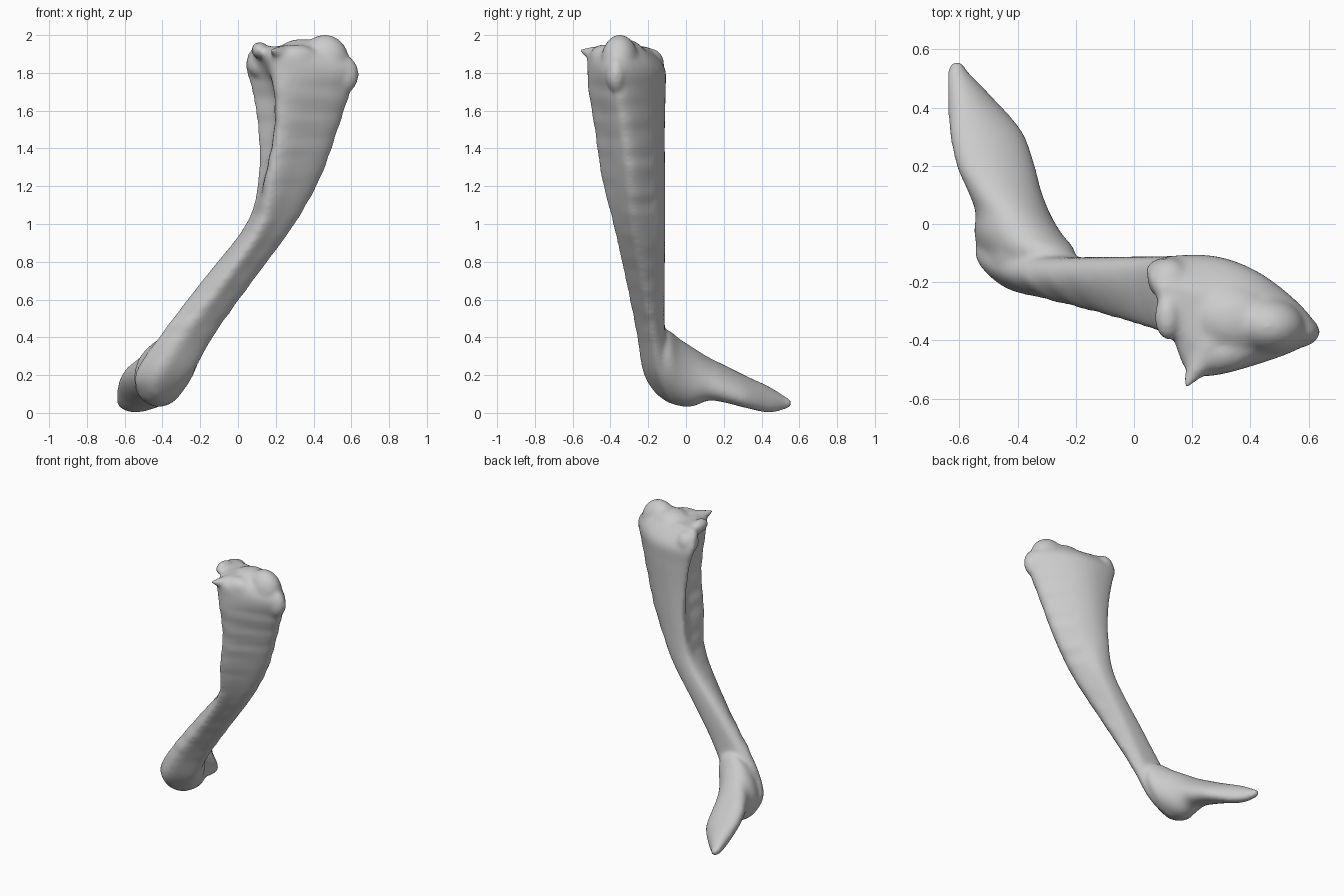
import bpy, bmesh, math
from mathutils import Vector, Matrix

if "Cube" in bpy.data.objects:
    bpy.data.objects.remove(bpy.data.objects["Cube"])

bm = bmesh.new()


def cat(p0, p1, p2, p3, t):
    return 0.5 * (2 * p1 + (p2 - p0) * t + (2 * p0 - 5 * p1 + 4 * p2 - p3) * t * t
                  + (3 * p1 - p0 - 3 * p2 + p3) * t ** 3)


def closed_curve(pts, n=6):
    k = len(pts)
    return [cat(pts[i - 1], pts[i], pts[(i + 1) % k], pts[(i + 2) % k], j / n)
            for i in range(k) for j in range(n)]


def loft(rings, n=5):
    """Skin a smooth closed surface through rings of equal length."""
    k, full = len(rings), []
    for i in range(k - 1):
        a, b, c, d = (rings[max(0, min(k - 1, i + o))] for o in (-1, 0, 1, 2))
        for j in range(n):
            full.append([cat(*q, j / n) for q in zip(a, b, c, d)])
    full.append(rings[-1])
    vs = [[bm.verts.new(p) for p in r] for r in full]
    m = len(vs[0])
    for r, s in zip(vs, vs[1:]):
        for i in range(m):
            bm.faces.new((r[i], r[(i + 1) % m], s[(i + 1) % m], s[i]))
    for r in (vs[0], vs[-1]):
        c = bm.verts.new(sum((v.co for v in r), Vector()) / m)
        for i in range(m):
            bm.faces.new((r[i], r[(i + 1) % m], c))


def knob(loc, size, tilt=0):
    mat = Matrix.Translation(loc) @ Matrix.Rotation(tilt, 4, 'Z') @ Matrix.Diagonal((*size, 1))
    bmesh.ops.create_uvsphere(bm, u_segments=24, v_segments=14, radius=1, matrix=mat)


# Shaft: z, then back-left edge, groove, front-left edge, right crest, back
shaft = [
    (0.05, -.45, -.05, -.45, -.07, -.42, -.09, -.37, -.06, -.40, -.03),
    (0.11, -.51, -.06, -.52, -.10, -.45, -.165, -.31, -.10, -.37, -.03),
    (0.22, -.51, -.07, -.53, -.14, -.43, -.225, -.235, -.15, -.32, -.06),
    (0.42, -.37, -.12, -.40, -.19, -.30, -.26, -.12, -.18, -.22, -.11),
    (0.70, -.16, -.125, -.185, -.20, -.09, -.315, .08, -.23, -.02, -.115),
    (1.00, .06, -.125, .05, -.22, .11, -.38, .30, -.28, .18, -.115),
    (1.25, .11, -.13, .14, -.24, .16, -.44, .44, -.30, .22, -.115),
    (1.50, .105, -.14, .19, -.27, .205, -.475, .53, -.33, .25, -.115),
    (1.70, .075, -.14, .19, -.29, .205, -.505, .595, -.36, .27, -.112),
    (1.82, .045, -.14, .14, -.30, .195, -.51, .63, -.375, .27, -.115),
    (1.90, .06, -.17, .11, -.32, .20, -.51, .57, -.36, .27, -.18),
    (1.94, .10, -.21, .13, -.31, .25, -.44, .50, -.35, .28, -.25),
]
rings = []
for z, *c in shaft:
    A, G, F, R, B = (Vector((c[i], c[i + 1], z)) for i in range(0, 10, 2))
    w = (R - F).length
    M = (F + R) / 2 + Vector((.02, -.09, 0)) * w
    Q = (R + B) / 2 + Vector((.06, .10, 0)) * w
    rings.append(closed_curve([A, G, F, M, R, Q, B]))
loft(rings)

# Foot: y, x min, x max, z bottom, z top, lean angle of the section
foot = [
    (-.17, -.49, -.24, .12, .40, 55), (-.10, -.53, -.20, .06, .44, 65),
    (-.03, -.55, -.25, .035, .39, 80), (.04, -.545, -.29, .035, .345, 92),
    (.12, -.575, -.32, .065, .295, 105), (.20, -.61, -.34, .055, .255, 112),
    (.32, -.635, -.385, .025, .195, 115), (.44, -.64, -.49, 0, .14, 110),
    (.53, -.64, -.575, .02, .085, 100), (.56, -.625, -.585, .035, .07, 90),
]
loft([[Vector(((a + b) / 2 + (b - a) / 2 * math.cos(t), y,
               (c + d) / 2 + (d - c) / 2 * math.cos(t - math.radians(lean))))
       for t in (2 * math.pi * i / 32 for i in range(32))]
      for y, a, b, c, d, lean in foot])

# Ankle filler smooths the bend between shaft and foot
knob((-.37, -.11, .26), (.125, .10, .13))

# Upper end: main summit with its shoulder, outer lump, back lobe, small nub, front rim
knob((.46, -.35, 1.86), (.13, .10, .143), -0.1)
knob((.34, -.33, 1.86), (.16, .13, .12), -0.1)
knob((.565, -.37, 1.79), (.075, .055, .10))
knob((.12, -.19, 1.85), (.075, .075, .08))
knob((.115, -.32, 1.92), (.045, .08, .045))
knob((.31, -.44, 1.88), (.12, .07, .07), 0.2)

# Pointed spur at the front left
axis = Vector((-.06, -.10, .03))
bmesh.ops.create_cone(bm, cap_ends=True, segments=16, radius1=.075, radius2=.01, depth=.17,
                      matrix=Matrix.Translation((.218, -.49, 1.90))
                      @ axis.to_track_quat('Z', 'Y').to_matrix().to_4x4())

# Faint scalloping along the right crest
for v in bm.verts:
    x, y, z = v.co
    if y < -.17 and .4 < z < 1.75:
        v.co.y += .002 * math.sin(z * 42 + x * 9)
        v.co.x += .003 * math.sin(z * 50)

bmesh.ops.recalc_face_normals(bm, faces=bm.faces)
me = bpy.data.meshes.new("bone")
bm.to_mesh(me)
bm.free()
bone = bpy.data.objects.new("bone", me)
bpy.context.collection.objects.link(bone)

# Fuse the parts into one smooth skin
rm = bone.modifiers.new("fuse", 'REMESH')
rm.mode = 'VOXEL'
rm.voxel_size = 0.011
rm.use_smooth_shade = True
sm = bone.modifiers.new("soften", 'SMOOTH')
sm.factor = 0.5
sm.iterations = 16
